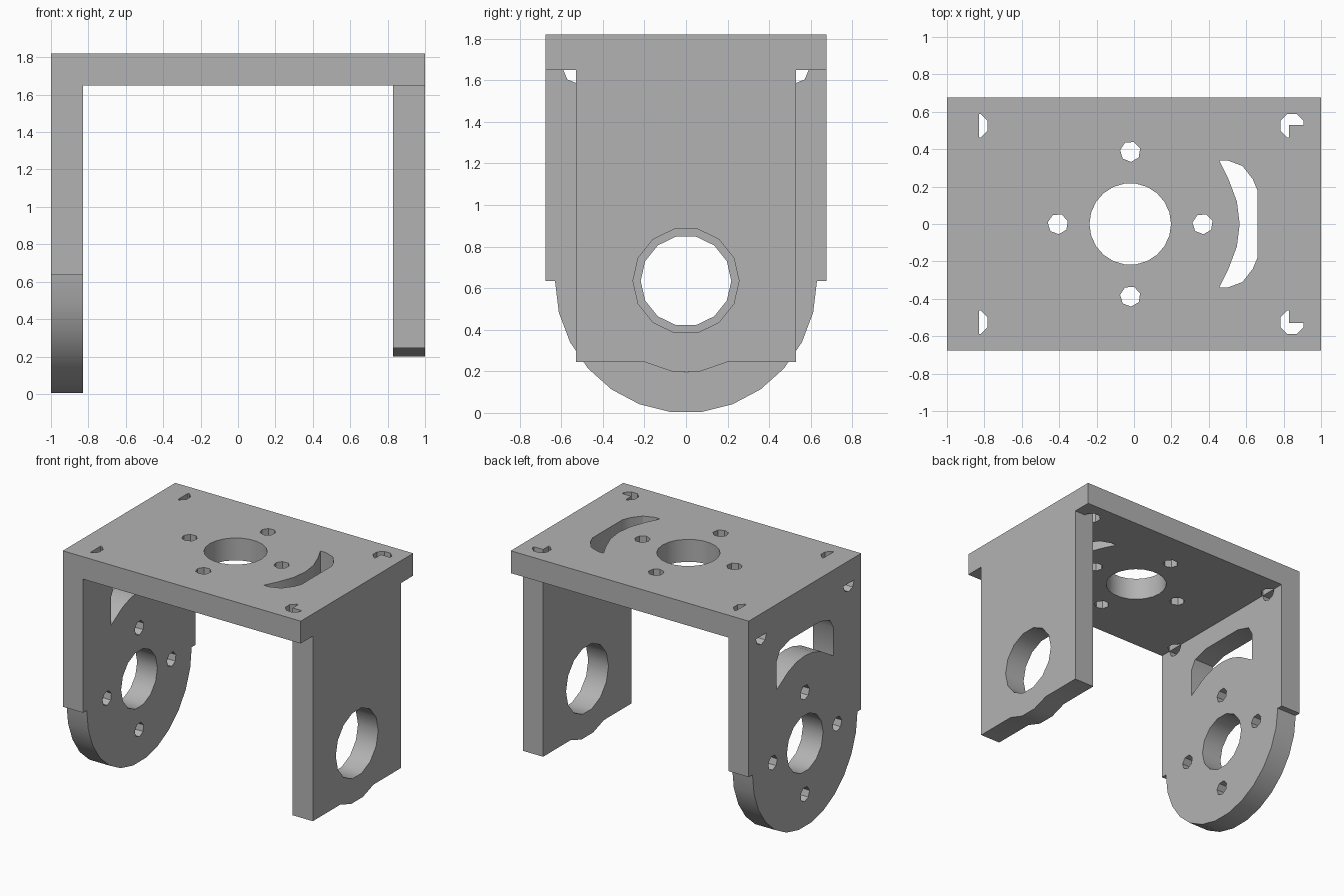
import bpy, bmesh
from math import pi, cos, sin

cube = bpy.data.objects.get("Cube")
if cube:
    bpy.data.objects.remove(cube, do_unlink=True)

GREY = (0.45, 0.45, 0.45, 1)
metal = bpy.data.materials.new("plain_grey")
metal.use_nodes = True
metal.diffuse_color = GREY
metal.node_tree.nodes["Principled BSDF"].inputs["Base Color"].default_value = GREY

TOP, UNDER, HUB = 1.82, 1.65, 0.635   # plate top, plate underside, hub height
WIDE, NARROW, LEG = 0.675, 0.53, 0.83  # half widths and inner leg face


def prism(name, outline, axis, low, high):
    """Extrude a 2D outline along x or z."""
    def place(a, b, t):
        return (t, a, b) if axis == "x" else (a, b, t)
    bm = bmesh.new()
    rings = [[bm.verts.new(place(a, b, t)) for a, b in outline] for t in (low, high)]
    for ring in rings:
        bm.faces.new(ring)
    n = len(outline)
    for i in range(n):
        j = (i + 1) % n
        bm.faces.new((rings[0][i], rings[0][j], rings[1][j], rings[1][i]))
    bmesh.ops.recalc_face_normals(bm, faces=bm.faces)
    mesh = bpy.data.meshes.new(name)
    bm.to_mesh(mesh)
    bm.free()
    mesh.materials.append(metal)
    obj = bpy.data.objects.new(name, mesh)
    bpy.context.collection.objects.link(obj)
    return obj


def circle(a, b, radius, sides, turn=0.0):
    return [(a + radius * cos(turn + 2 * pi * i / sides),
             b + radius * sin(turn + 2 * pi * i / sides)) for i in range(sides)]


def combine(target, other, operation):
    """Apply a boolean and discard the second object."""
    mod = target.modifiers.new(operation, "BOOLEAN")
    mod.operation, mod.object, mod.solver = operation, other, "EXACT"
    bpy.context.view_layer.objects.active = target
    bpy.ops.object.modifier_apply(modifier=mod.name)
    bpy.data.objects.remove(other, do_unlink=True)


def punch(target, outlines, axis, low, high):
    for outline in outlines:
        combine(target, prism("cutter", outline, axis, low, high), "DIFFERENCE")


def hub_holes(a, b, sides):
    """Centre hole with four screw holes around it."""
    holes = [circle(a, b, 0.218, sides)]
    for da, db in ((1, 0), (-1, 0), (0, 1), (0, -1)):
        holes.append(circle(a + 0.387 * da, b + 0.387 * db, 0.055, 7, 0.3))
    return holes


def mirrored(half):
    """Complete an outline symmetric about the first coordinate."""
    return half + [(-a, b) for a, b in reversed(half) if a > 0]


# Top plate with hub holes, curved slot and corner holes
bracket = prism("bracket", [(-1, -WIDE), (1, -WIDE), (1, WIDE), (-1, WIDE)], "z", UNDER, TOP)
slot = mirrored([(0, 0.565), (0.12, 0.55), (0.24, 0.505), (0.34, 0.455), (0.34, 0.50),
                 (0.31, 0.58), (0.24, 0.635), (0.18, 0.66)])
top_cuts = hub_holes(-0.02, 0, 22) + [[(b, a) for a, b in slot]]
for x in (-0.845, 0.845):
    for y in (-0.525, 0.525):
        top_cuts.append(circle(x, y, 0.067, 8, pi / 8))
punch(bracket, top_cuts, "z", UNDER - 0.1, TOP + 0.1)

# Rounded leg: square upper part ending in a half disc
STEPS = 13
arc = [(0.63 * cos(pi * i / STEPS), HUB - HUB * sin(pi * i / STEPS)) for i in range(STEPS + 1)]
round_leg = prism("round_leg", [(-WIDE, HUB), (-WIDE, TOP), (WIDE, TOP), (WIDE, HUB)] + arc,
                  "x", -1, -LEG)
leg_slot = mirrored([(0, 0.665), (0.1, 0.655), (0.2, 0.62), (0.34, 0.535), (0.34, 0.75),
                     (0.3, 0.82), (0.18, 0.855)])
leg_cuts = hub_holes(0, HUB, 14) + [[(a, HUB + b) for a, b in leg_slot]]
for side in (-1, 1):
    # half-round notch just under the top plate
    leg_cuts.append([(side * 0.525 + 0.065 * cos(pi * i / 4), UNDER - 0.065 * sin(pi * i / 4))
                     for i in range(5)])
punch(round_leg, leg_cuts, "x", -1.1, -LEG + 0.1)

# Narrow leg with a bearing hole and a bulge on its lower edge
narrow_leg = prism("narrow_leg", [(-NARROW, TOP), (-NARROW, 0.245), (-0.2, 0.245), (-0.07, 0.2),
                                  (0.07, 0.2), (0.2, 0.245), (NARROW, 0.245), (NARROW, TOP)],
                   "x", LEG, 1)
punch(narrow_leg, [circle(0, HUB, 0.255, 14)], "x", LEG - 0.1, 1.1)

# Join into one solid bracket
combine(bracket, round_leg, "UNION")
combine(bracket, narrow_leg, "UNION")
bpy.ops.object.select_all(action="DESELECT")
bracket.select_set(True)
bpy.context.view_layer.objects.active = bracket
bpy.ops.object.shade_smooth_by_angle(angle=pi / 6)
